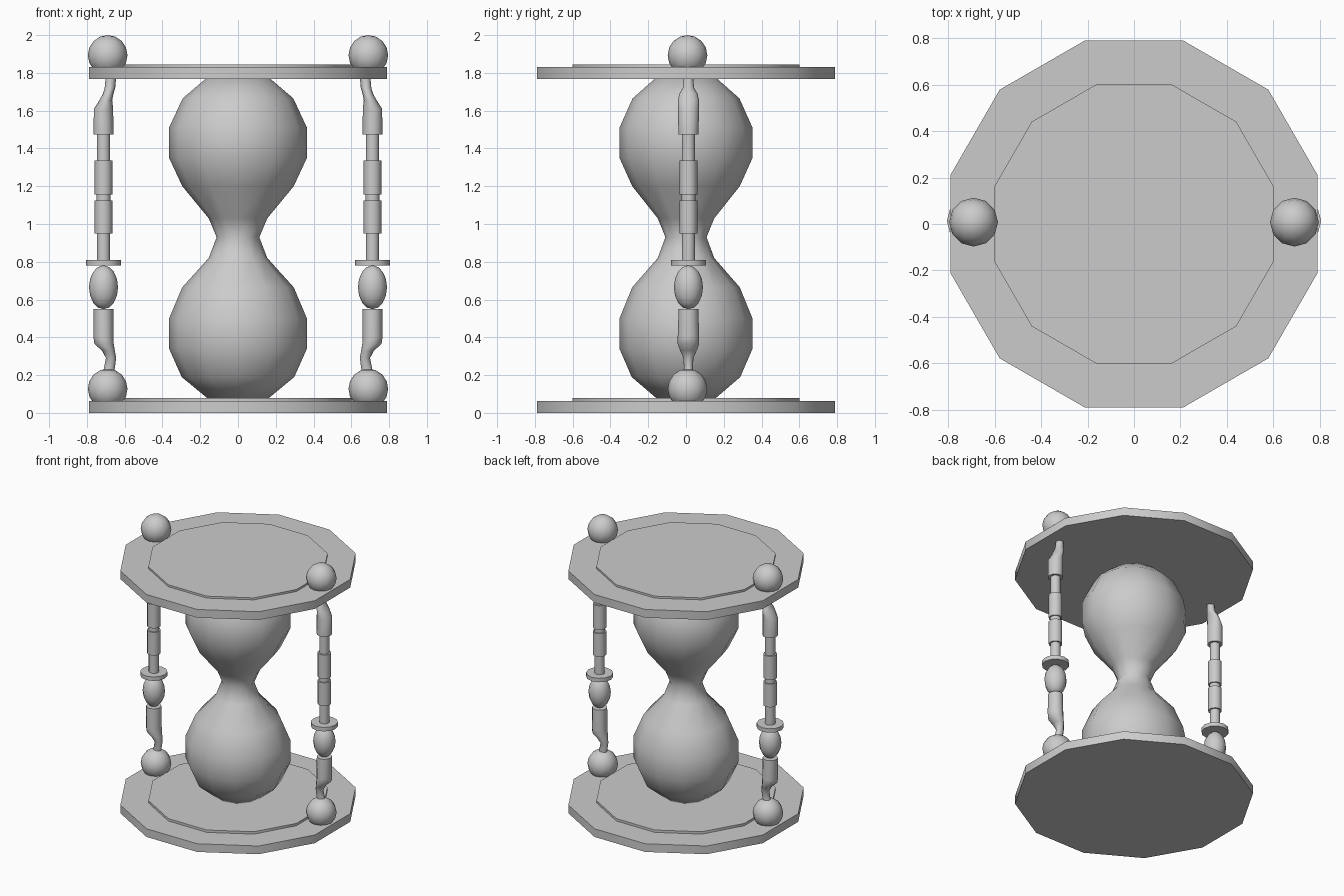
import bpy, bmesh
from math import cos, sin, pi, radians

if "Cube" in bpy.data.objects:
    bpy.data.objects.remove(bpy.data.objects["Cube"])


def loft(name, rings, sides, y=0.0, turn=0.0, flip=1, smooth=40):
    """Stack rings (z, radius x, centre x[, radius y]) into one closed solid."""
    bm = bmesh.new()
    loops = []
    for z, r, cx, *ry in rings:
        ry = ry[0] if ry else r
        loops.append([bm.verts.new((flip * (cx + r * cos(turn + 2 * pi * i / sides)),
                                    y + ry * sin(turn + 2 * pi * i / sides), z))
                      for i in range(sides)])
    for a, b in zip(loops, loops[1:]):
        for i in range(sides):
            j = (i + 1) % sides
            bm.faces.new((a[i], a[j], b[j], b[i]))
    bm.faces.new(loops[0][::-1])
    bm.faces.new(loops[-1])
    bmesh.ops.recalc_face_normals(bm, faces=bm.faces)
    me = bpy.data.meshes.new(name)
    bm.to_mesh(me)
    bm.free()
    ob = bpy.data.objects.new(name, me)
    bpy.context.collection.objects.link(ob)
    finish(ob, smooth)
    return ob


def finish(ob, angle):
    bpy.ops.object.select_all(action='DESELECT')
    ob.select_set(True)
    bpy.context.view_layer.objects.active = ob
    bpy.ops.object.shade_smooth_by_angle(angle=radians(angle))


def ball(name, loc, scale):
    bpy.ops.mesh.primitive_uv_sphere_add(segments=12, ring_count=8, radius=1, location=loc)
    ob = bpy.context.object
    ob.name = name
    ob.scale = scale
    finish(ob, 60)
    return ob


# Twelve-sided end plates, each with a raised inner step on its upper side
for name, z, step in (("bottom_plate", 0.0, 0.08), ("top_plate", 1.768, 0.077)):
    loft(name, [(z, 0.817, 0), (z + 0.062, 0.817, 0), (z + 0.062, 0.622, 0), (z + step, 0.622, 0)],
         12, turn=pi / 12)

# Glass bulbs
glass = [(0.08, 0.165), (0.19, 0.298), (0.34, 0.365), (0.5, 0.365), (0.665, 0.295), (0.82, 0.155),
         (0.93, 0.113), (1.03, 0.155), (1.2, 0.295), (1.35, 0.365), (1.51, 0.365), (1.665, 0.293), (1.77, 0.17)]
loft("glass_bulbs", [(z, r, 0, r * 0.965) for z, r in glass], 12, smooth=60)

# Turned posts, mirrored left and right; the necks bend inwards
PX, PY = 0.712, 0.013
upper_neck = [(1.475, 0.053, PX), (1.61, 0.051, PX, 0.056), (1.655, 0.034, 0.7, 0.056),
              (1.69, 0.028, 0.687, 0.048), (1.72, 0.028, 0.678, 0.03), (1.775, 0.028, 0.673, 0.025)]
lower_neck = [(0.18, 0.032, 0.688, 0.024), (0.23, 0.029, 0.682, 0.024), (0.29, 0.027, 0.672, 0.026),
              (0.33, 0.034, 0.686, 0.044), (0.365, 0.051, 0.709, 0.057), (0.40, 0.053, PX, 0.057), (0.55, 0.052, PX)]
shaft = [(0.80, 0.035), (0.95, 0.035), (0.95, 0.047), (1.125, 0.047), (1.125, 0.037), (1.155, 0.037),
         (1.155, 0.047), (1.335, 0.047), (1.335, 0.035), (1.48, 0.035)]
for side, s in (("left", -1), ("right", 1)):
    loft(side + "_post_upper_neck", upper_neck, 12, PY, flip=s, smooth=60)
    loft(side + "_post_lower_neck", lower_neck, 12, PY, flip=s, smooth=60)
    loft(side + "_post_shaft", [(z, r, PX) for z, r in shaft], 12, PY, flip=s)
    loft(side + "_post_collar", [(0.78, 0.093, PX), (0.81, 0.093, PX)], 12, PY, flip=s)
    ball(side + "_post_egg", (s * PX, PY, 0.665), (0.077, 0.077, 0.116))
    ball(side + "_foot_ball", (s * 0.69, 0.008, 0.127), (0.105, 0.105, 0.107))
    ball(side + "_finial_ball", (s * 0.69, 0.008, 1.893), (0.105, 0.105, 0.107))
